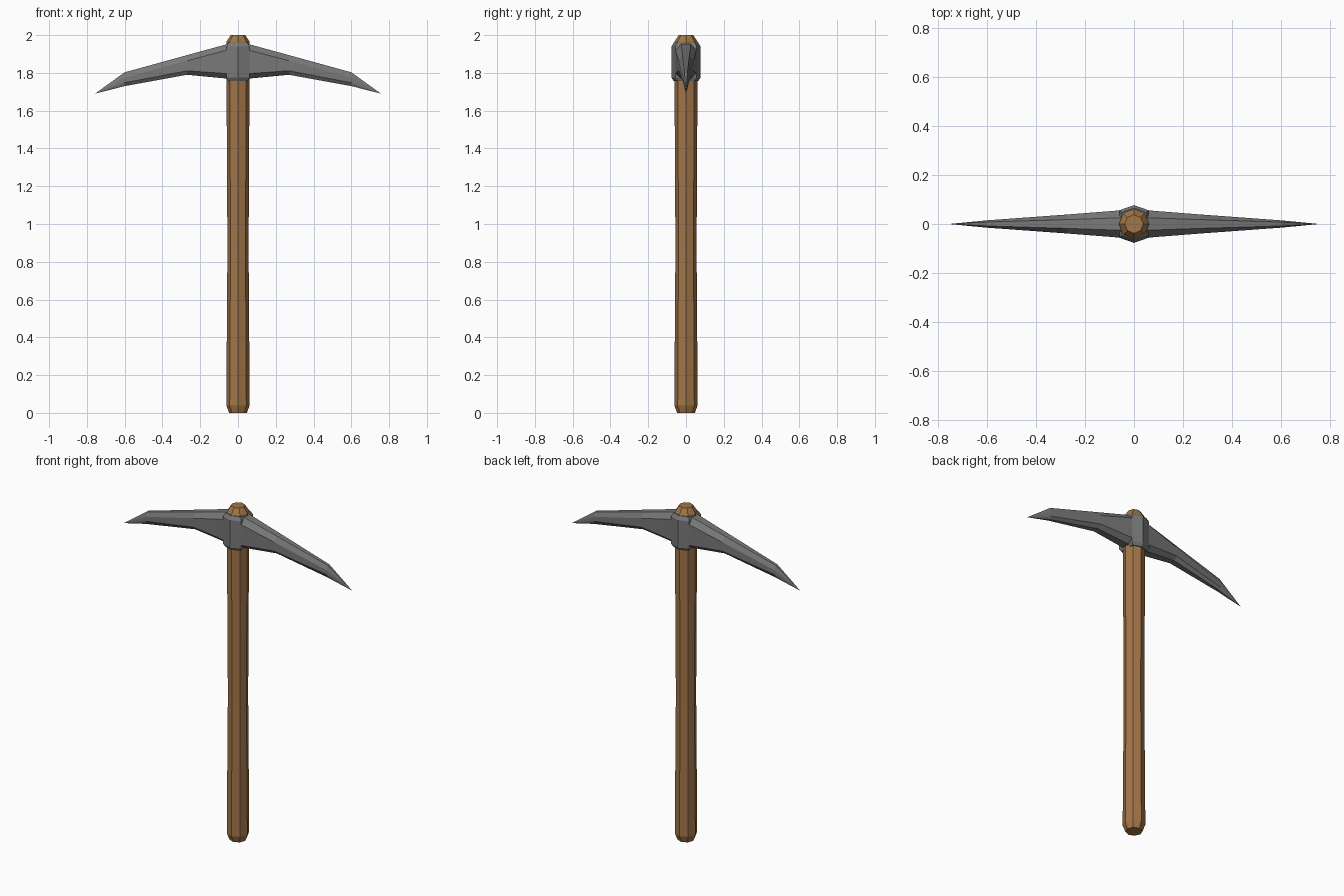
import bpy, bmesh
from math import cos, sin, pi

if "Cube" in bpy.data.objects:
    bpy.data.objects.remove(bpy.data.objects["Cube"])


def material(name, color):
    m = bpy.data.materials.new(name)
    m.diffuse_color = color
    m.use_nodes = True
    m.node_tree.nodes["Principled BSDF"].inputs["Base Color"].default_value = m.diffuse_color
    return m


def loft(name, rings, mat, tip=None):
    """Skin a list of equal-length point rings; optionally close on a tip point."""
    bm = bmesh.new()
    loops = [[bm.verts.new(p) for p in ring] for ring in rings]
    n = len(loops[0])
    for a, b in zip(loops, loops[1:]):
        for i in range(n):
            bm.faces.new((a[i], a[(i + 1) % n], b[(i + 1) % n], b[i]))
    bm.faces.new(loops[0])
    if tip:
        t = bm.verts.new(tip)
        for i in range(n):
            bm.faces.new((loops[-1][i], loops[-1][(i + 1) % n], t))
    else:
        bm.faces.new(loops[-1])
    bmesh.ops.recalc_face_normals(bm, faces=bm.faces)
    me = bpy.data.meshes.new(name)
    bm.to_mesh(me)
    bm.free()
    me.materials.append(mat)
    ob = bpy.data.objects.new(name, me)
    bpy.context.collection.objects.link(ob)
    return ob


wood = material("wood", (0.36, 0.18, 0.065, 1))
steel = material("steel", (0.19, 0.19, 0.19, 1))

# Octagonal handle, slightly waisted, with chamfered ends
profile = [(0, 0.047), (0.04, 0.062), (0.87, 0.056), (1.965, 0.062), (2.0, 0.038)]
loft("handle", [[(r * cos(i * pi / 4), r * sin(i * pi / 4), z) for i in range(8)]
                for z, r in profile], wood)

# Six-sided collar around the handle
hexagon = [(0, -0.077), (0.06, -0.056), (0.06, 0.056),
           (0, 0.077), (-0.06, 0.056), (-0.06, -0.056)]
loft("collar", [[(x * s, y * s, z) for x, y in hexagon]
                for z, s in [(1.757, 0.85), (1.775, 1), (1.94, 1), (1.96, 0.84)]], steel)

# Curved picks: x, top, upper chamfer, lower chamfer, bottom, inner and outer half width
stations = [(0.04, 1.957, 1.925, 1.795, 1.768, 0.026, 0.057),
            (0.27, 1.894, 1.864, 1.811, 1.79, 0.018, 0.039),
            (0.60, 1.803, 1.775, 1.748, 1.73, 0.008, 0.015)]


def section(side, x, top, up, low, bot, a, b):
    right = [(a, top), (b, up), (b, low), (a, bot)]
    left = [(-y, z) for y, z in reversed(right)]
    return [(side * x, y, z) for y, z in right + left]


for side, name in ((1, "right_pick"), (-1, "left_pick")):
    loft(name, [section(side, *s) for s in stations], steel, (side * 0.757, 0, 1.69))
